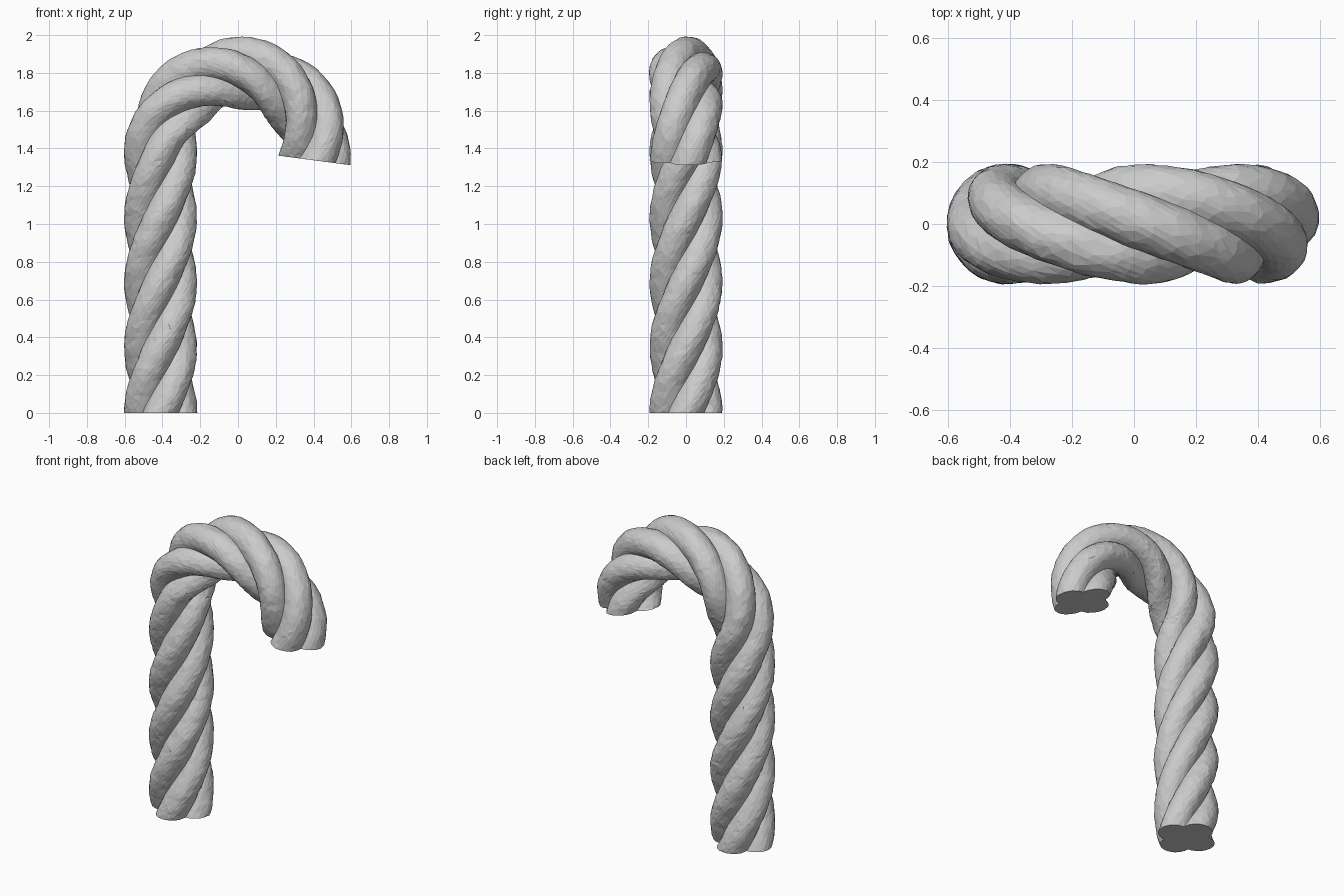
import bpy, bmesh, math, random
from mathutils import Vector, noise

random.seed(4)
if "Cube" in bpy.data.objects:
    bpy.data.objects.remove(bpy.data.objects["Cube"], do_unlink=True)

SHAFT = 1.39                    # height of the straight part
BEND = 0.41                     # radius of the hook
HOOK = math.radians(187.5)      # sweep of the hook
LENGTH = SHAFT + BEND * HOOK
TWIST = math.pi / 2 / 0.345     # turn per unit of length
LOBES, PER_LOBE, RINGS = 4, 12, 150
OFFSET, STRAND = 0.097, 0.096   # strand centre distance and radius


def frame(s):
    """Centre of the cane at length s, and its outward direction."""
    a = max(0, s - SHAFT) / BEND
    out = Vector((-math.cos(a), 0, math.sin(a)))
    return Vector((0, 0, min(s, SHAFT))) + out * BEND, out


def lobe_radius(a):
    """Outline of four round strands laid side by side."""
    step = 2 * math.pi / LOBES
    a = (a + step / 2) % step - step / 2
    return OFFSET * math.cos(a) + math.sqrt(STRAND ** 2 - (OFFSET * math.sin(a)) ** 2)


# Twisted rope body swept along the cane path
bm = bmesh.new()
count = LOBES * PER_LOBE
side = Vector((0, 1, 0))
rings = []
for i in range(RINGS + 1):
    s = LENGTH * i / RINGS
    centre, out = frame(s)
    ring = []
    for j in range(count):
        a = 2 * math.pi * j / count
        turn = a - s * TWIST
        r = lobe_radius(a)
        direction = out * math.cos(turn) + side * math.sin(turn)
        p = centre + direction * r
        # Hand-carved unevenness
        r += 0.004 * noise.noise(p * 14) + random.uniform(-0.0016, 0.0016)
        ring.append(bm.verts.new(centre + direction * r))
    rings.append(ring)
for low, high in zip(rings, rings[1:]):
    for j in range(count):
        k = (j + 1) % count
        bm.faces.new((low[j], low[k], high[k], high[j]))

# Flat cut ends
bm.faces.new(list(reversed(rings[0])))
bm.faces.new(rings[-1])
bmesh.ops.recalc_face_normals(bm, faces=bm.faces)
bmesh.ops.triangulate(bm, faces=bm.faces)

mesh = bpy.data.meshes.new("twisted_cane")
bm.to_mesh(mesh)
bm.free()
cane = bpy.data.objects.new("twisted_cane", mesh)
bpy.context.collection.objects.link(cane)

# Irregular facets
facets = cane.modifiers.new("facets", "DECIMATE")
facets.ratio = 0.5

# Plain grey
grey = bpy.data.materials.new("light_grey")
grey.use_nodes = True
colour = (0.6, 0.6, 0.6, 1)
grey.diffuse_color = colour
grey.node_tree.nodes["Principled BSDF"].inputs["Base Color"].default_value = colour
mesh.materials.append(grey)
